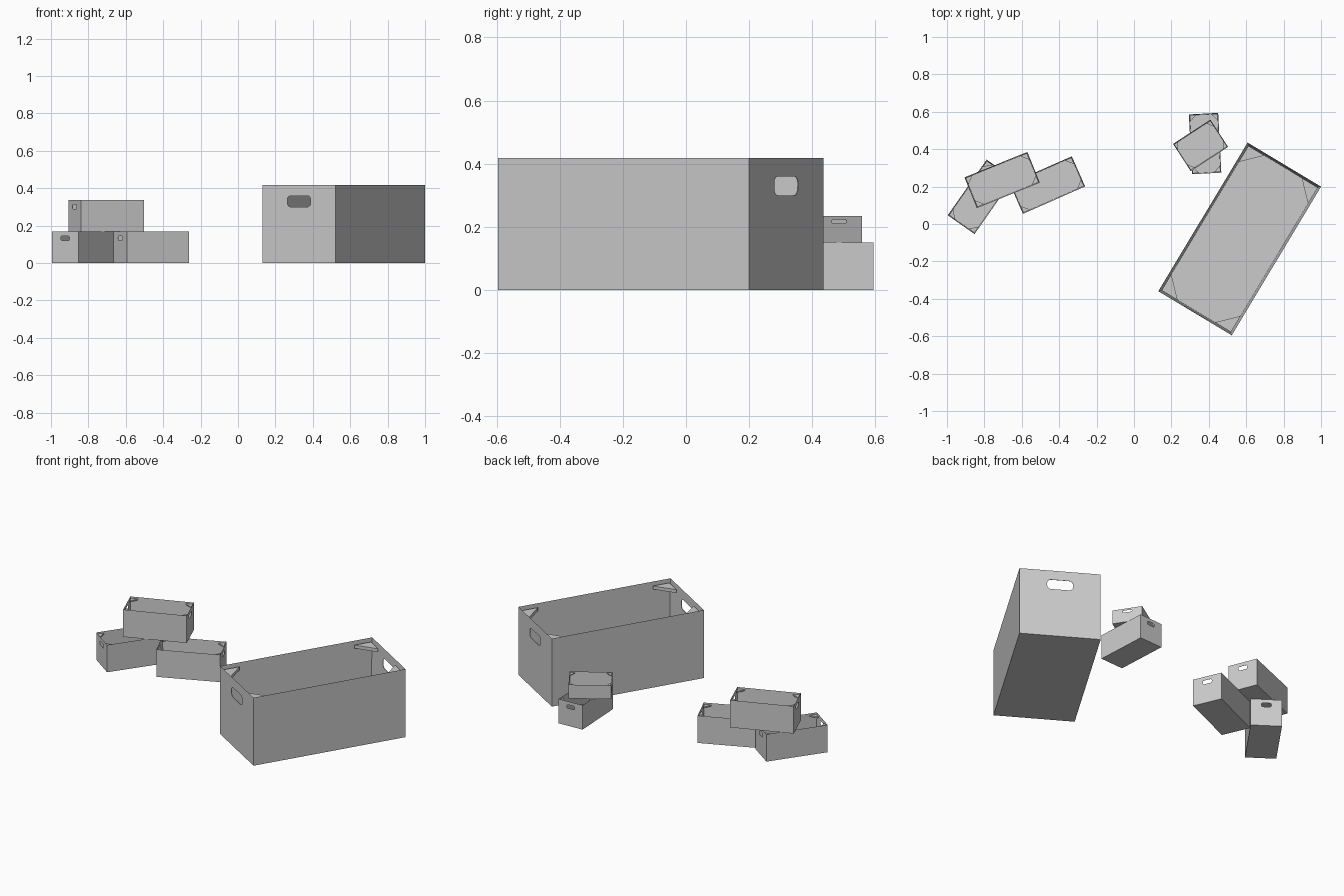
import bpy, bmesh, math
from mathutils import Vector

if "Cube" in bpy.data.objects:
    bpy.data.objects.remove(bpy.data.objects["Cube"])

L, W, H = 0.927, 0.458, 0.418      # reference crate size (long axis = local x)
T = 0.013                          # wall thickness


def prism(bm, pts, offset):
    """Closed solid from a flat polygon swept by an offset vector."""
    face = bm.faces.new([bm.verts.new(p) for p in pts])
    ext = bmesh.ops.extrude_face_region(bm, geom=[face])["geom"]
    bmesh.ops.translate(bm, vec=offset,
                        verts=[v for v in ext if isinstance(v, bmesh.types.BMVert)])


def add_object(name, bm):
    bmesh.ops.recalc_face_normals(bm, faces=bm.faces)
    mesh = bpy.data.meshes.new(name)
    bm.to_mesh(mesh)
    bm.free()
    obj = bpy.data.objects.new(name, mesh)
    bpy.context.collection.objects.link(obj)
    return obj


# Open shell: outer box, top face inset to the rim and sunk to the floor
bm = bmesh.new()
x, y = L / 2, W / 2
prism(bm, [(-x, -y, 0), (x, -y, 0), (x, y, 0), (-x, y, 0)], Vector((0, 0, H)))
bm.faces.ensure_lookup_table()
top = max(bm.faces, key=lambda f: f.calc_center_median().z)
bmesh.ops.inset_region(bm, faces=[top], thickness=T, use_even_offset=True)
bmesh.ops.translate(bm, verts=top.verts, vec=(0, 0, T - H))
shell = add_object("crate_shell", bm)

# Rounded handle cutter running through both ends
bm = bmesh.new()
hw, hh, r, hz = 0.073, 0.03, 0.022, 0.33
profile = []
for k, (sy, sz) in enumerate([(1, 1), (-1, 1), (-1, -1), (1, -1)]):
    for i in range(5):
        a = math.radians(90 * k + 22.5 * i)
        profile.append((-L, sy * (hw - r) + r * math.cos(a),
                        hz + sz * (hh - r) + r * math.sin(a)))
prism(bm, profile, Vector((2 * L, 0, 0)))
cutter = add_object("handle_cutter", bm)
cutter.hide_render = True

cut = shell.modifiers.new("handles", "BOOLEAN")
cut.operation = "DIFFERENCE"
cut.solver = "EXACT"
cut.object = cutter
bpy.context.view_layer.update()
mesh = bpy.data.meshes.new_from_object(
    shell.evaluated_get(bpy.context.evaluated_depsgraph_get()))
mesh.name = "crate"
bpy.data.objects.remove(shell)
bpy.data.objects.remove(cutter)

# Triangular corner braces just below the rim
bm = bmesh.new()
bm.from_mesh(mesh)
leg, bz = 0.1, H - 0.04
cx, cy = x - T, y - T
for sx in (-1, 1):
    for sy in (-1, 1):
        prism(bm, [(sx * cx, sy * cy, bz), (sx * (cx - leg), sy * cy, bz),
                   (sx * cx, sy * (cy - leg), bz)], Vector((0, 0, 0.02)))
bmesh.ops.recalc_face_normals(bm, faces=bm.faces)
bm.to_mesh(mesh)
bm.free()

# name, centre x, y, base z, angle, length, width, height
crates = [
    ("large_crate",           0.565, -0.080, 0.000, 59.0, 0.927, 0.458, 0.418),
    ("left_lower_crate",     -0.820,  0.145, 0.000, 55.0, 0.363, 0.175, 0.168),
    ("middle_lower_crate",   -0.463,  0.208, 0.000, 23.8, 0.363, 0.176, 0.168),
    ("left_stacked_crate",   -0.705,  0.235, 0.168, 22.0, 0.363, 0.177, 0.168),
    ("rear_lower_crate",      0.380,  0.430, 0.000, 93.0, 0.320, 0.157, 0.150),
    ("rear_stacked_crate",    0.356,  0.420, 0.150, 33.0, 0.238, 0.174, 0.085),
]
for name, px, py, pz, ang, l, w, h in crates:
    obj = bpy.data.objects.new(name, mesh)
    obj.location = (px, py, pz)
    obj.rotation_euler.z = math.radians(ang)
    obj.scale = (l / L, w / W, h / H)
    bpy.context.collection.objects.link(obj)
